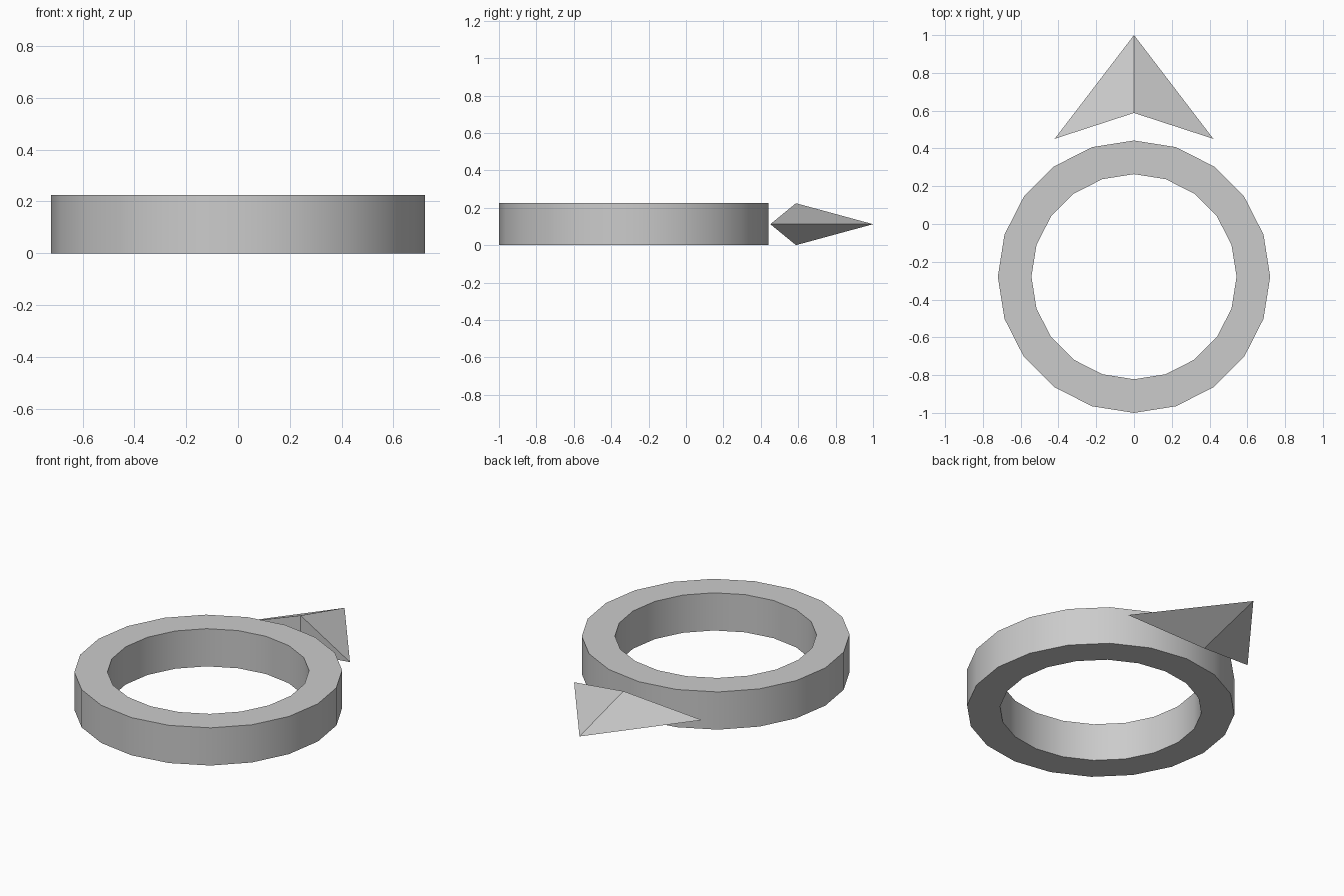
import bpy, bmesh
from math import sin, cos, tau, radians

if "Cube" in bpy.data.objects:
    bpy.data.objects.remove(bpy.data.objects["Cube"])

HEIGHT = 0.224
SIDES = 20


def finish(bm, name):
    bmesh.ops.recalc_face_normals(bm, faces=bm.faces[:])
    mesh = bpy.data.meshes.new(name)
    bm.to_mesh(mesh)
    bm.free()
    obj = bpy.data.objects.new(name, mesh)
    bpy.context.collection.objects.link(obj)
    return obj


# Flat ring: rectangular section swept around 20 sides
bm = bmesh.new()
section = [(0.721, 0), (0.721, HEIGHT), (0.543, HEIGHT), (0.543, 0)]
rings = []
for i in range(SIDES):
    a = tau * i / SIDES
    rings.append([bm.verts.new((r * cos(a), -0.279 + r * sin(a), z)) for r, z in section])
for i in range(SIDES):
    here, there = rings[i], rings[(i + 1) % SIDES]
    for j in range(4):
        k = (j + 1) % 4
        bm.faces.new((here[j], there[j], there[k], here[k]))
ring = finish(bm, "ring")
bpy.context.view_layer.objects.active = ring
ring.select_set(True)
bpy.ops.object.shade_smooth_by_angle(angle=radians(30))

# Faceted arrowhead: two swept-back wings around a raised spine
bm = bmesh.new()
mid = HEIGHT / 2
tip = bm.verts.new((0, 1, mid))
top = bm.verts.new((0, 0.588, HEIGHT))
bottom = bm.verts.new((0, 0.588, 0))
for side in (-1, 1):
    wing = bm.verts.new((side * 0.42, 0.451, mid))
    for pair in ((tip, top), (top, bottom), (bottom, tip)):
        bm.faces.new((*pair, wing))
finish(bm, "arrowhead")
